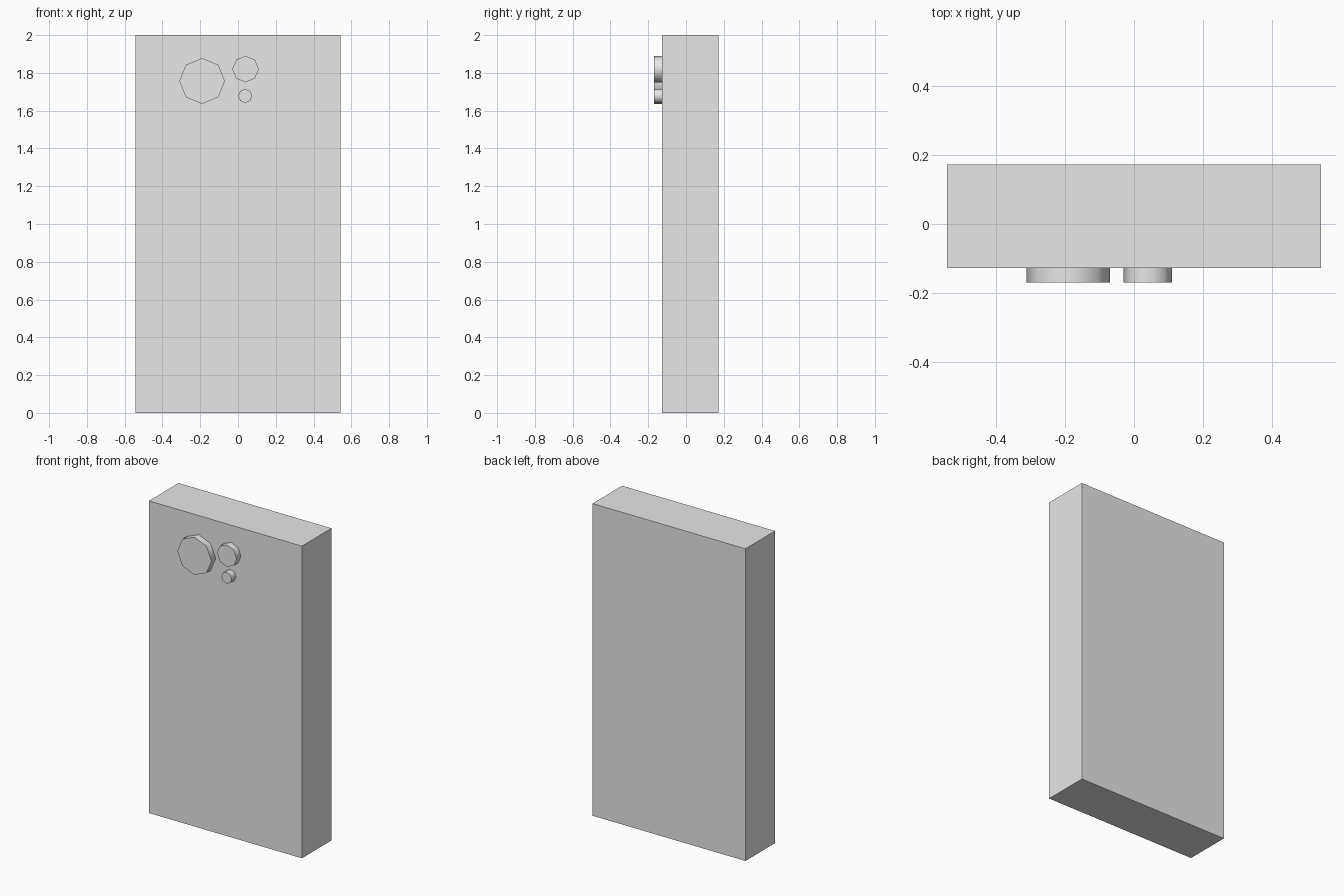
import bpy
from math import radians

default_cube = bpy.data.objects.get("Cube")
if default_cube:
    bpy.data.objects.remove(default_cube, do_unlink=True)

# Single light grey finish
grey = bpy.data.materials.new("light_grey")
grey.use_nodes = True
colour = (0.8, 0.8, 0.8, 1)
grey.diffuse_color = colour
for node in grey.node_tree.nodes:
    if node.type == "BSDF_PRINCIPLED":
        node.inputs["Base Color"].default_value = colour

WIDTH, HEIGHT = 1.084, 2.0
FRONT, BACK = -0.127, 0.172
LENS_FRONT = -0.17


def finish(name):
    obj = bpy.context.object
    obj.name = name
    obj.data.materials.clear()
    obj.data.materials.append(grey)
    bpy.ops.object.transform_apply(location=False, rotation=True, scale=True)
    return obj


# Slab body
bpy.ops.mesh.primitive_cube_add(size=1, location=(0, (FRONT + BACK) / 2, HEIGHT / 2))
bpy.context.object.scale = (WIDTH, BACK - FRONT, HEIGHT)
finish("body")


# Raised octagonal discs on the front
def disc(name, x, z, radius):
    back = FRONT + 0.002
    bpy.ops.mesh.primitive_cylinder_add(
        vertices=8, radius=radius, depth=back - LENS_FRONT,
        location=(x, (back + LENS_FRONT) / 2, z), rotation=(radians(90), 0, 0))
    finish(name)
    bpy.ops.object.shade_smooth_by_angle(angle=radians(50))


disc("large_lens", -0.19, 1.757, 0.121)
disc("medium_lens", 0.04, 1.82, 0.07)
disc("small_lens", 0.038, 1.678, 0.037)
